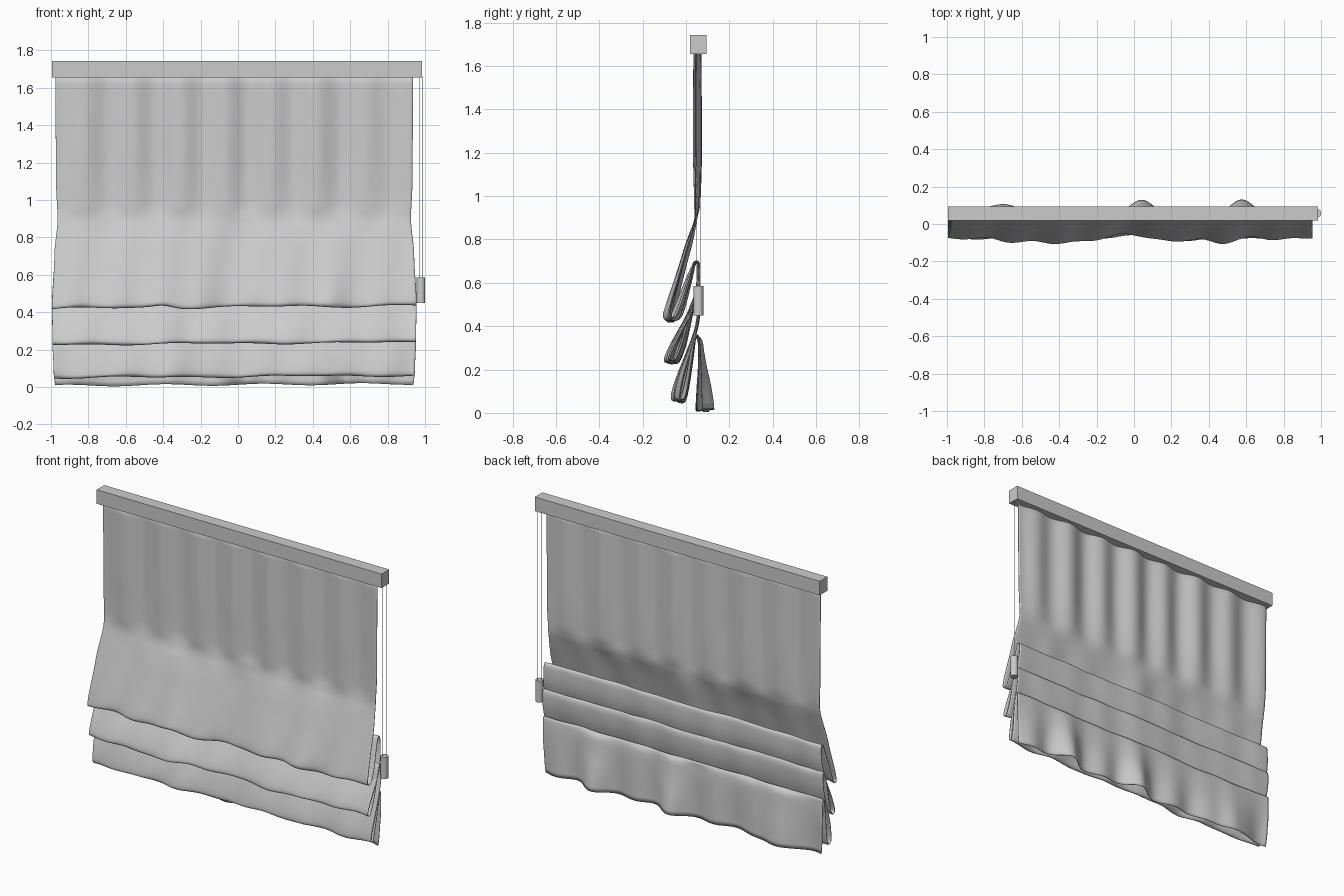
import bpy, math
from mathutils import Vector

if "Cube" in bpy.data.objects:
    bpy.data.objects.remove(bpy.data.objects["Cube"])

def box(name, lo, hi):
    bpy.ops.mesh.primitive_cube_add(size=1, location=[(a + b) / 2 for a, b in zip(lo, hi)])
    ob = bpy.context.object
    ob.name = name
    ob.scale = [b - a for a, b in zip(lo, hi)]
    return ob

def rod(name, x, y, z0, z1, r, sides):
    bpy.ops.mesh.primitive_cylinder_add(vertices=sides, radius=r, depth=z1 - z0,
                                        location=(x, y, (z0 + z1) / 2))
    ob = bpy.context.object
    ob.name = name
    bpy.ops.object.shade_smooth_by_angle(angle=math.radians(40))
    return ob

def lerp_table(table, t):
    for (a, va), (b, vb) in zip(table, table[1:]):
        if t <= b:
            k = max(0, (t - a) / (b - a))
            k = k * k * (3 - 2 * k)
            return va + (vb - va) * k
    return table[-1][1]

def smooth_path(pts, n):
    # Catmull-Rom through the points, keeping the fractional point index
    out = []
    p = [pts[0]] + pts + [pts[-1]]
    for i in range(len(pts) - 1):
        a, b, c, d = (Vector(q) for q in p[i:i + 4])
        for k in range(n):
            t = k / n
            v = 0.5 * (2 * b + (c - a) * t + (2 * a - 5 * b + 4 * c - d) * t * t
                       + (3 * b - a - 3 * c + d) * t ** 3)
            out.append((v.x, v.y, i + t))
    out.append((*pts[-1], len(pts) - 1))
    return out

# Head rail
box("head_rail", (-0.995, 0.018, 1.655), (0.985, 0.094, 1.743))

# Pull cords and their weight
for i, (x, y) in enumerate([(0.972, 0.050), (0.984, 0.066)]):
    rod(f"pull_cord_{i + 1}", x, y, 0.575, 1.66, 0.0012, 8)
rod("cord_weight", 0.978, 0.057, 0.45, 0.585, 0.023, 24)

# Cloth side profile (y, z): flat top, three stacked folds, hanging hem
profile = [
    (.052, 1.69), (.052, 1.3), (.052, 1.02), (.047, .91), (.032, .84), (.004, .74),
    (-.035, .60), (-.066, .48), (-.068, .436), (-.042, .435), (-.014, .50), (.024, .63),
    (.040, .685), (.053, .697), (.062, .67), (.056, .57), (.022, .46), (-.036, .34),
    (-.066, .262), (-.062, .238), (-.036, .244), (-.004, .33), (.030, .48), (.043, .520),
    (.055, .525), (.062, .49), (.052, .40), (.020, .29), (-.018, .17), (-.036, .088),
    (-.032, .062), (-.010, .064), (.010, .14), (.034, .29), (.043, .345), (.055, .353),
    (.064, .31), (.070, .16), (.072, .012)]
widths = [(0, .957), (.08, .965), (.25, .972), (.45, .974), (.7, .962), (.9, .945),
          (1.1, .953), (1.7, .957)]
# Ripple strength along the profile: upper pleats, bulging folds, hem
pleat = [(0, .016), (1.2, .018), (2.2, .013), (3.3, .003), (4, 0), (40, 0)]
bulge = [(2.6, 0), (5, .5), (8, 1), (9.5, 1), (12, .25), (15, .25), (18, .7), (20, .7),
         (23, .25), (26, .25), (29, .7), (31, .7), (34, .25), (35, .25), (36, 0)]
hem = [(35, 0), (36, .25), (38, 1)]

def g(x, c, w):
    return math.exp(-((x - c) / w) ** 2)

def front_wave(x, s):
    w = -.036 * g(x, -.41, .15) - .016 * g(x, -.7, .16) - .022 * g(x, .22, .13)
    w += -.024 * g(x, .45, .1) - .012 * g(x, .72, .1) + .014 * g(x, .02, .12)
    return w + .007 * math.sin(17 * x + s * .35) + .006 * math.sin(27 * x + s * .5)

def hem_wave(x):
    w = .055 * (g(x, -.68, .09) + g(x, .05, .09) + g(x, .58, .09))
    return w - .012 + .014 * math.sin(23 * x + 1)

path = smooth_path(profile, 4)
cols = 150
verts, faces = [], []
for y, z, s in path:
    half = lerp_table(widths, z)
    a, b, h = lerp_table(pleat, s), lerp_table(bulge, s), lerp_table(hem, s)
    for c in range(cols + 1):
        u = 2 * c / cols - 1
        x = -.02 + half * u
        fade = 1 - .6 * abs(u) ** 8
        dy = a * fade * (.85 * math.sin(24.5 * x + .2 + .5 * math.sin(3 * x))
                         + .25 * math.sin(11 * x + 1))
        dy += b * front_wave(x, s) + h * hem_wave(x)
        dz = b * (.005 * math.sin(7 * x + s * .8) + .004 * math.sin(15 * x + s) + .009 * u)
        dz += h * .005 * (u + math.sin(12 * x))
        if 7 < s < 11:
            dz += .014 * g(x, -.4, .07) * math.sin((s - 7) / 4 * math.pi)
        verts.append((x, y + dy, z + dz))
w = cols + 1
for r in range(len(path) - 1):
    for c in range(cols):
        i = r * w + c
        faces.append((i, i + 1, i + w + 1, i + w))
mesh = bpy.data.meshes.new("blind_cloth")
mesh.from_pydata(verts, [], faces)
cloth = bpy.data.objects.new("blind_cloth", mesh)
bpy.context.collection.objects.link(cloth)
mod = cloth.modifiers.new("thickness", 'SOLIDIFY')
mod.thickness = 0.004
mod.offset = 0
bpy.context.view_layer.objects.active = cloth
bpy.ops.object.select_all(action='DESELECT')
cloth.select_set(True)
bpy.ops.object.shade_smooth()
